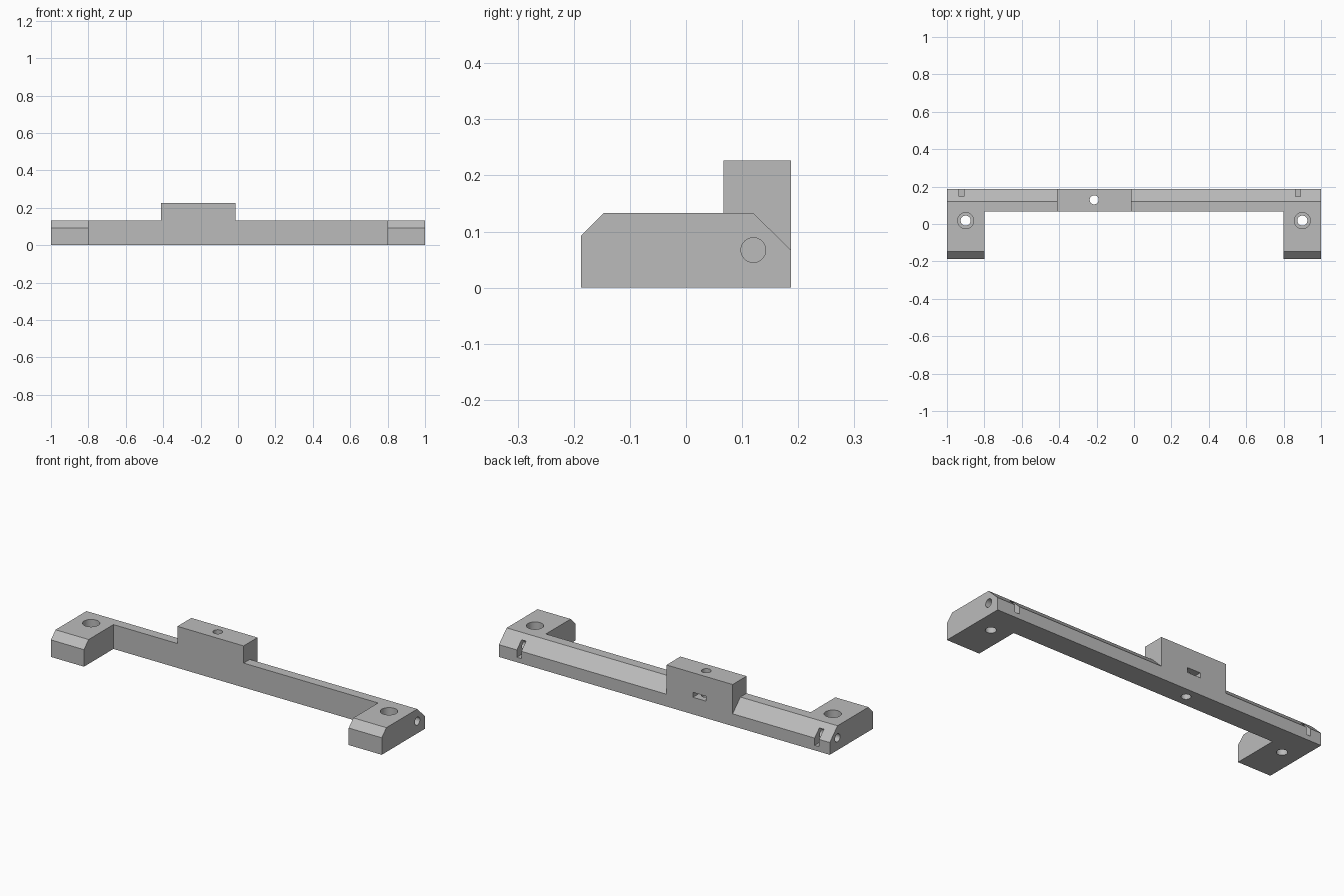
import bpy
from math import radians

cube = bpy.data.objects.get("Cube")
if cube:
    bpy.data.objects.remove(cube, do_unlink=True)

grey = bpy.data.materials.new("light_grey")
grey.use_nodes = True
colour = (0.5, 0.5, 0.5, 1)
grey.diffuse_color = colour
grey.node_tree.nodes["Principled BSDF"].inputs["Base Color"].default_value = colour


def extrude_x(name, profile, x0, x1):
    """Prism along x from a (y, z) profile."""
    n = len(profile)
    verts = [(x, y, z) for x in (x0, x1) for y, z in profile]
    faces = [tuple(reversed(range(n))), tuple(range(n, 2 * n))]
    faces += [(i, (i + 1) % n, (i + 1) % n + n, i + n) for i in range(n)]
    mesh = bpy.data.meshes.new(name)
    mesh.from_pydata(verts, [], faces)
    mesh.materials.append(grey)
    obj = bpy.data.objects.new(name, mesh)
    bpy.context.collection.objects.link(obj)
    return obj


def box(name, x, y, z):
    return extrude_x(name, [(y[0], z[0]), (y[1], z[0]), (y[1], z[1]), (y[0], z[1])], *x)


def cylinder(name, radius, depth, location, along_x=False):
    bpy.ops.mesh.primitive_cylinder_add(
        vertices=48, radius=radius, depth=depth, location=location,
        rotation=(0, radians(90) if along_x else 0, 0))
    obj = bpy.context.object
    obj.name = name
    obj.data.materials.append(grey)
    return obj


def combine(target, tool, operation="DIFFERENCE"):
    mod = target.modifiers.new(operation.lower(), "BOOLEAN")
    mod.operation, mod.solver, mod.object = operation, "EXACT", tool
    tool.hide_render = True
    with bpy.context.temp_override(object=target, active_object=target):
        bpy.ops.object.modifier_apply(modifier=mod.name)
    bpy.data.objects.remove(tool, do_unlink=True)


# Chamfered bar with the space between the two end arms cut away
bracket = extrude_x("mounting_bracket", [
    (-0.187, 0), (0.187, 0), (0.187, 0.067), (0.12, 0.133),
    (-0.147, 0.133), (-0.187, 0.093)], -1, 1)
combine(bracket, box("arm_gap", (-0.8, 0.8), (-0.3, 0.067), (-0.1, 0.3)))

# Raised block
combine(bracket, box("raised_block", (-0.413, -0.013), (0.067, 0.187), (0, 0.227)), "UNION")

# Block: vertical screw hole and nut slot from the back
combine(bracket, cylinder("block_hole", 0.024, 0.6, (-0.213, 0.129, 0.1)))
combine(bracket, box("block_nut_slot", (-0.253, -0.173), (0.087, 0.3), (0.093, 0.12)))

# Arms: counterbored vertical holes, side screw holes and nut slots
for side, slot_x in ((-1, -0.922), (1, 0.878)):
    combine(bracket, cylinder("arm_hole", 0.027, 0.6, (side * 0.9, 0.018, 0.1)))
    combine(bracket, cylinder("counterbore", 0.043, 0.2, (side * 0.9, 0.018, 0.167)))
    combine(bracket, cylinder("side_hole", 0.022, 0.4, (side, 0.12, 0.067), True))
    combine(bracket, box("side_nut_slot", (slot_x - 0.0135, slot_x + 0.0135),
                         (0.08, 0.3), (0.027, 0.107)))

# Smooth hole walls, sharp edges elsewhere
bpy.ops.object.select_all(action="DESELECT")
bracket.select_set(True)
bpy.context.view_layer.objects.active = bracket
bpy.ops.object.shade_smooth_by_angle(angle=radians(30))
